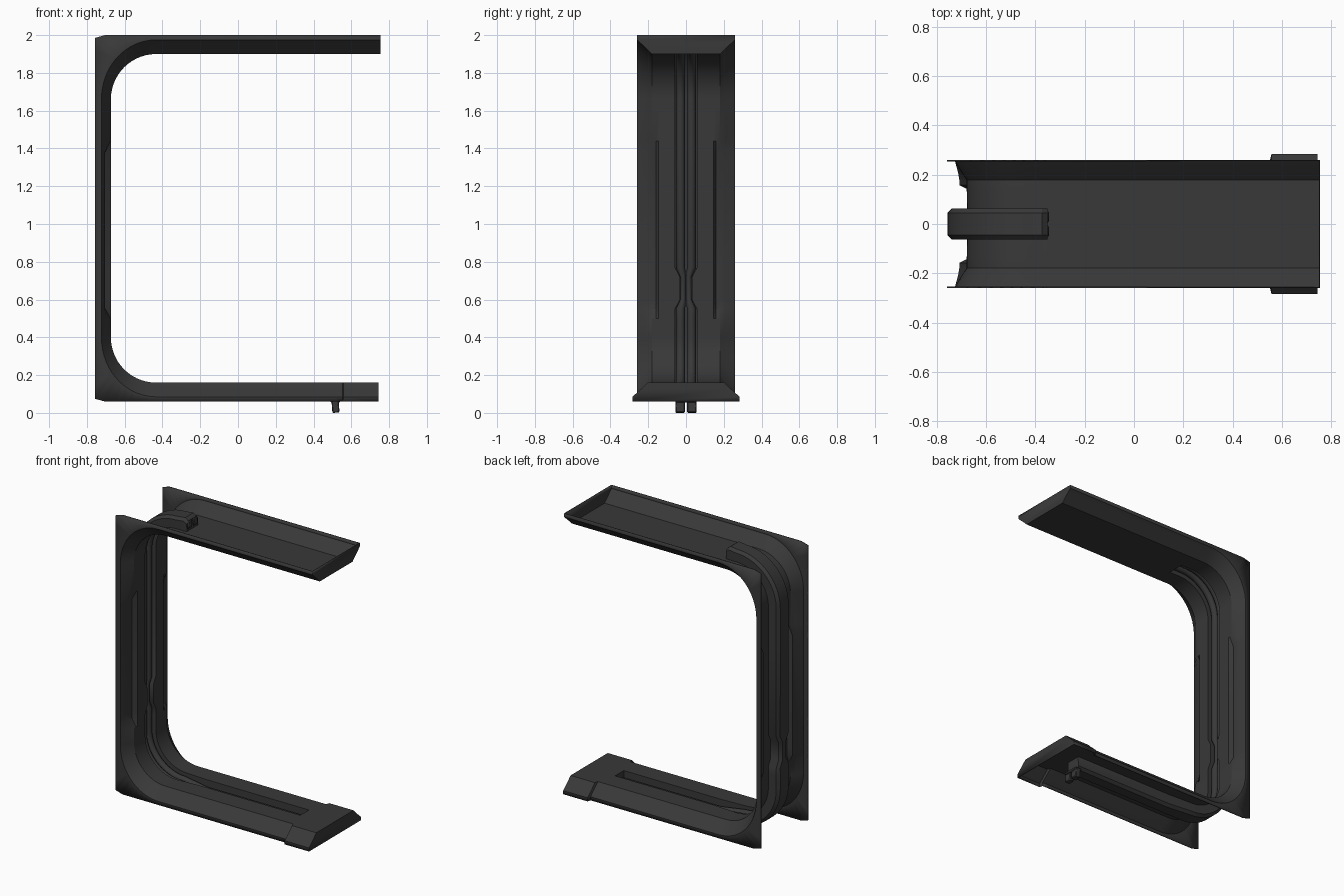
import bpy, bmesh, math
from mathutils import Vector

if "Cube" in bpy.data.objects:
    bpy.data.objects.remove(bpy.data.objects["Cube"])

mat = bpy.data.materials.new("dark_plastic")
mat.diffuse_color = (0.04, 0.04, 0.04, 1)
mat.use_nodes = True
mat.node_tree.nodes["Principled BSDF"].inputs["Base Color"].default_value = mat.diffuse_color

# Outer rectangle and inner floor of the C-shaped frame (x, z)
LEFT, TOP, BOTTOM = -0.758, 2.0, 0.06
FLOOR_X, FLOOR_TOP, FLOOR_BOT, R = -0.673, 1.90, 0.16, 0.24
stations = []


def station(x, z, nx, nz, g=0.058, d=0.078, r=0.0, wide=0.0):
    """One cross-section: floor point, outward direction, groove half width and depth, recess, extra width."""
    reach = [(LEFT - x) / nx if nx < -1e-6 else 9]
    reach.append((TOP - z) / nz if nz > 1e-6 else 9)
    reach.append((BOTTOM - z) / nz if nz < -1e-6 else 9)
    stations.append(dict(p=Vector((x, 0, z)), n=Vector((nx, 0, nz)), out=min(reach), g=g, d=d,
                         r=r, wide=wide, c=0.05 + 0.025 * nz * nz))


def corner(cz, a0, a1, steps=14):
    cx = FLOOR_X + R
    for i in range(steps + 1):
        a = math.radians(a0 + (a1 - a0) * i / steps)
        station(cx + R * math.cos(a), cz + R * math.sin(a), math.cos(a), math.sin(a))


# Top arm, upper corner, column, lower corner, bottom arm with wider tip
station(0.755, FLOOR_TOP, 0, 1, d=0)
station(-0.352, FLOOR_TOP, 0, 1, d=0)
station(-0.356, FLOOR_TOP, 0, 1, d=0.07)
station(-0.375, FLOOR_TOP, 0, 1, d=0.085)
corner(FLOOR_TOP - R, 90, 180)
for z, g, r in ((1.44, 0.058, 0), (1.38, 0.058, 0.03), (0.77, 0.058, 0.03), (0.72, 0.032, 0.03),
                (0.60, 0.032, 0.03), (0.55, 0.058, 0.03), (0.50, 0.058, 0)):
    station(FLOOR_X, z, -1, 0, g=g, r=r)
corner(FLOOR_BOT + R, 180, 270)
station(-0.25, FLOOR_BOT, 0, -1, g=0.048, d=0.085)
station(0.508, FLOOR_BOT, 0, -1, g=0.048, d=0.085)
station(0.512, FLOOR_BOT, 0, -1, g=0.048, d=0)
station(0.552, FLOOR_BOT, 0, -1, d=0)
station(0.558, FLOOR_BOT, 0, -1, d=0, wide=0.024)
station(0.745, FLOOR_BOT, 0, -1, d=0, wide=0.024)


def ring(s):
    g, d, r, w, c = s["g"], s["d"], s["r"], s["wide"], s["c"]
    lip = min(0.015, d * 0.5)
    half = [(0.26 + w, s["out"]), (0.26 + w, c), (0.21 + w, c * 0.4 + r * 0.5), (0.18 + w, r),
            (0.16, r), (0.145, 0), (g, 0), (g, d - lip), (g - lip, d)]
    both = half + [(-y, o) for y, o in reversed(half)]
    return [s["p"] + s["n"] * o + Vector((0, y, 0)) for y, o in both]


def finish(ob, angle=30):
    ob.data.materials.append(mat)
    bpy.ops.object.select_all(action='DESELECT')
    ob.select_set(True)
    bpy.context.view_layer.objects.active = ob
    if ob.type == 'CURVE':
        bpy.ops.object.convert(target='MESH')
    bpy.ops.object.shade_smooth_by_angle(angle=math.radians(angle))


# Frame shell: skin the sections, close both arm tips, give it a wall
bm = bmesh.new()
rows = [[bm.verts.new(v) for v in ring(s)] for s in stations]
for a, b in zip(rows, rows[1:]):
    for j in range(len(a) - 1):
        bm.faces.new((a[j], a[j + 1], b[j + 1], b[j]))
bm.faces.new(rows[0][::-1])
bm.faces.new(rows[-1])
bmesh.ops.remove_doubles(bm, verts=bm.verts, dist=1e-5)
me = bpy.data.meshes.new("frame_shell")
bm.to_mesh(me)
bm.free()
frame = bpy.data.objects.new("frame_shell", me)
bpy.context.collection.objects.link(frame)
finish(frame)
wall = frame.modifiers.new("wall", 'SOLIDIFY')
wall.thickness = 0.006
wall.offset = -1


# Twin cables running in the groove, pinched together at the clip
def cable(name, side):
    cu = bpy.data.curves.new(name, 'CURVE')
    cu.dimensions = '3D'
    cu.bevel_depth = 0.024
    cu.bevel_resolution = 3
    cu.use_fill_caps = True
    path = [s for s in stations if s["d"] > 0]
    sp = cu.splines.new('POLY')
    sp.points.add(len(path) - 1)
    for pt, s in zip(sp.points, path):
        tight = s["g"] < 0.04
        depth = 0.058 if s["g"] == 0.048 else 0.036
        v = s["p"] + s["n"] * depth
        pt.co = (v.x, side * (0.015 if tight else 0.029 if depth < 0.05 else 0.023), v.z, 1)
        pt.radius = 0.6 if tight else 1.0 if depth < 0.05 else 0.85
    ob = bpy.data.objects.new(name, cu)
    bpy.context.collection.objects.link(ob)
    finish(ob, 50)


def box(name, center, size, tilt=0.0, bevel=0.005):
    bpy.ops.mesh.primitive_cube_add(size=1, location=center, rotation=(0, tilt, 0))
    ob = bpy.context.object
    ob.name = name
    ob.scale = size
    bpy.ops.object.transform_apply(location=False, rotation=False, scale=True)
    b = ob.modifiers.new("bevel", 'BEVEL')
    b.width = bevel
    finish(ob)


for side, label in ((-1, "front"), (1, "back")):
    cable(label + "_cable", side)
    # Plugs below the bottom arm and terminals at the upper groove end
    box(label + "_plug", (0.516, side * 0.031, 0.036), (0.038, 0.05, 0.07), tilt=-0.08)
    box(label + "_terminal", (-0.36, side * 0.03, 1.945), (0.03, 0.046, 0.05))
box("plug_base", (0.515, 0, 0.064), (0.05, 0.11, 0.02))
